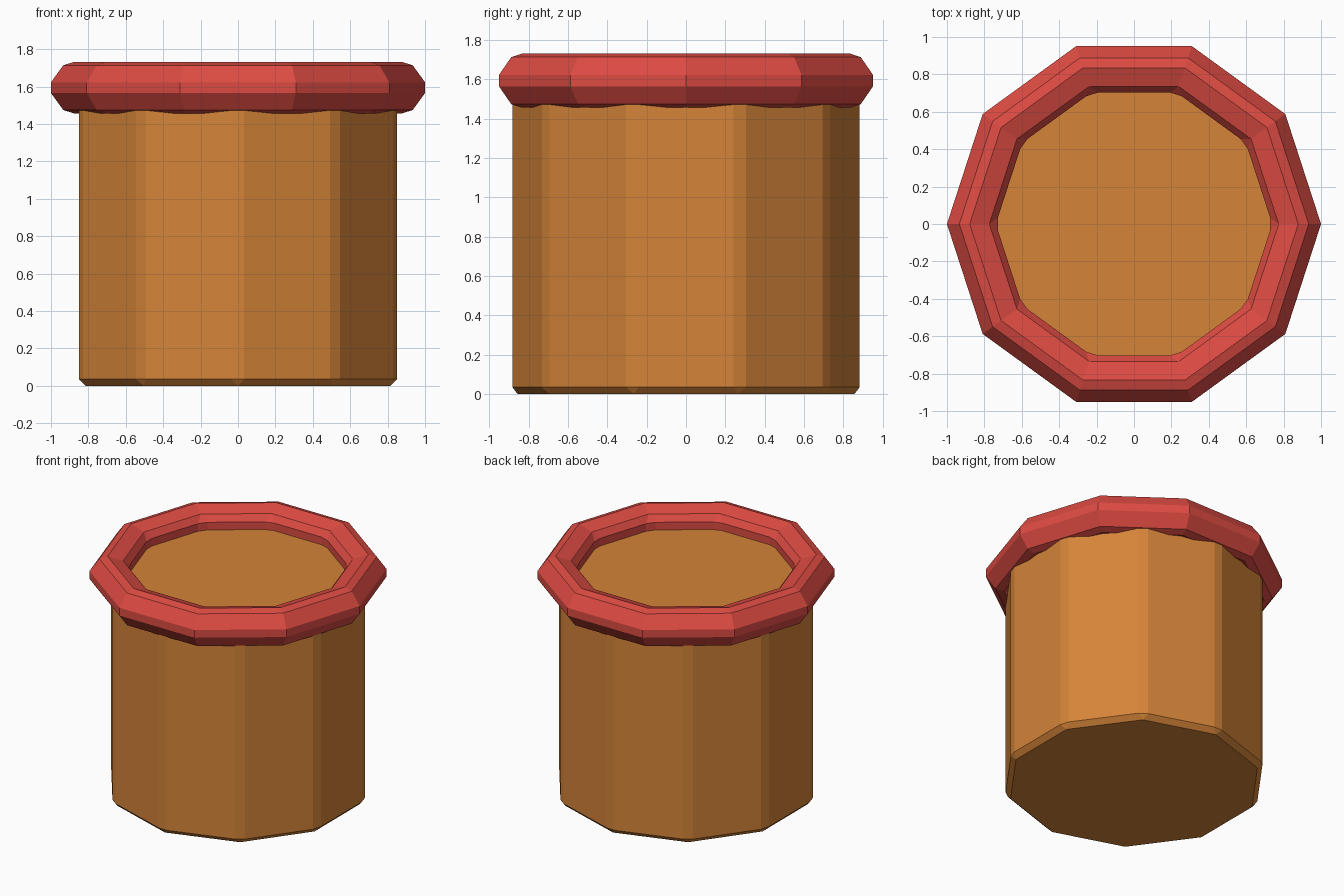
import bpy

if "Cube" in bpy.data.objects:
    bpy.data.objects.remove(bpy.data.objects["Cube"])

SIDES = 10
BODY_R, BODY_H = 0.893, 1.594
RIM_MAJOR, RIM_MINOR = 0.865, 0.156


def finish(name, color):
    """Name, colour and chamfer the active object."""
    obj = bpy.context.object
    obj.name = name
    mat = bpy.data.materials.new(name + "_paint")
    mat.diffuse_color = (*color, 1)
    mat.use_nodes = True
    mat.node_tree.nodes["Principled BSDF"].inputs["Base Color"].default_value = mat.diffuse_color
    obj.data.materials.append(mat)
    bevel = obj.modifiers.new("chamfer", 'BEVEL')
    bevel.width = 0.035
    bevel.segments = 1
    bevel.limit_method = 'ANGLE'
    bevel.angle_limit = 0.5236
    return obj


# Ten-sided solid body
bpy.ops.mesh.primitive_cylinder_add(vertices=SIDES, radius=BODY_R, depth=BODY_H,
                                    location=(0, 0, BODY_H / 2))
finish("pot_body", (0.66, 0.23, 0.04))

# Rim ring with a five-sided section, centred on the body's top edge
bpy.ops.mesh.primitive_torus_add(major_segments=SIDES, minor_segments=5,
                                 major_radius=RIM_MAJOR, minor_radius=RIM_MINOR,
                                 location=(0, 0, BODY_H))
rim = finish("pot_rim", (0.72, 0.07, 0.055))
for obj in bpy.data.objects:
    for poly in obj.data.polygons:
        poly.use_smooth = False
